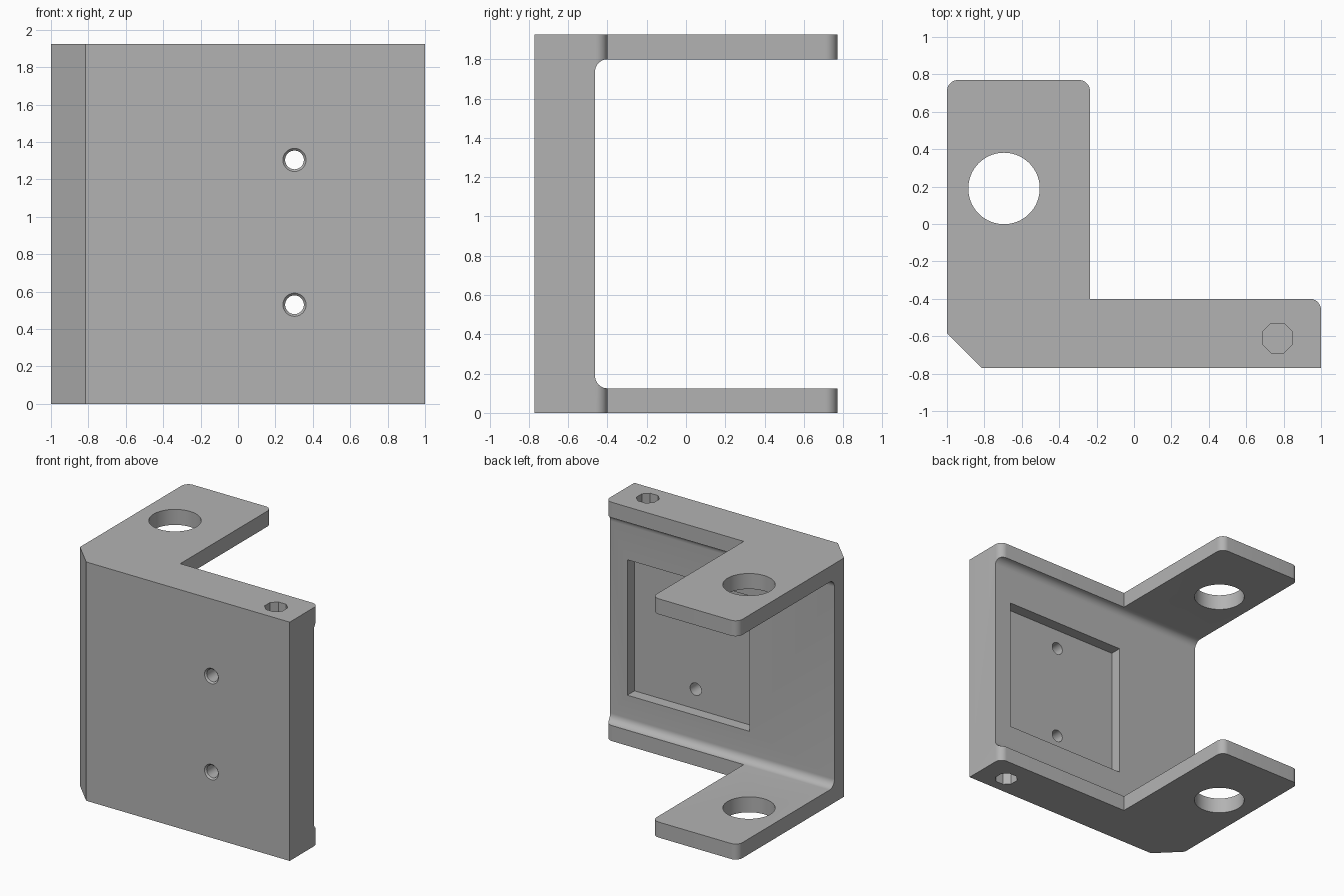
import bpy
import bmesh
from math import cos, sin, pi, tau
from mathutils import Vector

if "Cube" in bpy.data.objects:
    bpy.data.objects.remove(bpy.data.objects["Cube"])

H = 1.925        # overall height
FLANGE = 0.125   # flange thickness
FRONT, WALL, LIP, BACK = -0.77, -0.463, -0.40, 0.77
FILLET = 0.063

grey = bpy.data.materials.new("mid grey")
grey.use_nodes = True
colour = (0.45, 0.45, 0.45, 1)
grey.diffuse_color = colour
grey.node_tree.nodes["Principled BSDF"].inputs["Base Color"].default_value = colour


def rounded(corners, steps=10):
    """Outline from (a, b, radius) corners; a radius of 0 stays sharp."""
    out = []
    n = len(corners)
    for i, (a, b, r) in enumerate(corners):
        p = Vector((a, b))
        if r == 0:
            out.append(p)
            continue
        u = (Vector(corners[i - 1][:2]) - p).normalized()
        v = (Vector(corners[(i + 1) % n][:2]) - p).normalized()
        centre = p + (u + v) * r
        for k in range(steps + 1):
            t = k / steps * pi / 2
            out.append(centre - v * r * cos(t) - u * r * sin(t))
    return out


def circle(a, b, r, n=64):
    return [Vector((a + r * cos(tau * k / n), b + r * sin(tau * k / n))) for k in range(n)]


def loft(name, sections, place):
    """Solid through matching outlines, given as (outline, depth) pairs."""
    bm = bmesh.new()
    rings = [[bm.verts.new(place(p.x, p.y, d)) for p in outline] for outline, d in sections]
    for lo, hi in zip(rings, rings[1:]):
        for i in range(len(lo)):
            bm.faces.new((lo[i - 1], lo[i], hi[i], hi[i - 1]))
    bm.faces.new(rings[0])
    bm.faces.new(rings[-1])
    bmesh.ops.recalc_face_normals(bm, faces=bm.faces)
    mesh = bpy.data.meshes.new(name)
    bm.to_mesh(mesh)
    bm.free()
    mesh.materials.append(grey)
    ob = bpy.data.objects.new(name, mesh)
    bpy.context.collection.objects.link(ob)
    return ob


def along_x(a, b, d):
    return (d, a, b)


def along_y(a, b, d):
    return (a, d, b)


def along_z(a, b, d):
    return (a, b, d)


# L-shaped block with a chamfered front corner
outline = rounded([(-1, -0.585, 0), (-0.815, FRONT, 0), (1, FRONT, 0), (1, LIP, 0.06),
                   (-0.235, LIP, 0), (-0.235, BACK, 0.06), (-1, BACK, 0.06)])
bracket = loft("bracket", [(outline, 0), (outline, H)], along_z)
cutters = []

# Opening between the flanges, with filleted inner corners
gap = rounded([(WALL, FLANGE, FILLET), (1, FLANGE, 0),
               (1, H - FLANGE, 0), (WALL, H - FLANGE, FILLET)])
cutters.append(loft("flange_gap_cutter", [(gap, -1.2), (gap, 1.2)], along_x))

# Large round hole through both flanges
bore = circle(-0.695, 0.19, 0.191, 96)
cutters.append(loft("bore_cutter", [(bore, -0.1), (bore, H + 0.1)], along_z))

# Blind eight-sided sockets in both end faces
sx, sy, half, cut = 0.767, -0.61, 0.079, 0.035
octagon = [Vector((sx + a * half, sy + b * half)) for a, b in
           [(-1, -cut / half), (-cut / half, -1), (cut / half, -1), (1, -cut / half),
            (1, cut / half), (cut / half, 1), (-cut / half, 1), (-1, cut / half)]]
for side, z0, z1 in [("bottom", -0.1, 0.155), ("top", H - 0.155, H + 0.1)]:
    cutters.append(loft(side + "_socket_cutter", [(octagon, z0), (octagon, z1)], along_z))

# Square pocket in the back of the plate
px, pz, ph = 0.302, 0.917, 0.546
square = [Vector((px + a * ph, pz + b * ph)) for a, b in [(-1, -1), (1, -1), (1, 1), (-1, 1)]]
cutters.append(loft("pocket_cutter", [(square, WALL - 0.092), (square, 0)], along_y))

# Screw holes with a small bevel at the front
for side, z in [("lower", pz - 0.387), ("upper", pz + 0.387)]:
    wide, narrow = circle(px, z, 0.062, 48), circle(px, z, 0.05, 48)
    cutters.append(loft(side + "_screw_cutter",
                        [(wide, FRONT - 0.1), (wide, FRONT), (narrow, FRONT + 0.012),
                         (narrow, -0.5)], along_y))

# Cut everything out and keep the finished mesh
for cutter in cutters:
    cutter.hide_render = True
    mod = bracket.modifiers.new(cutter.name, 'BOOLEAN')
    mod.operation = 'DIFFERENCE'
    mod.solver = 'EXACT'
    mod.object = cutter
graph = bpy.context.evaluated_depsgraph_get()
finished = bpy.data.meshes.new_from_object(bracket.evaluated_get(graph))
bracket.modifiers.clear()
bracket.data = finished
for cutter in cutters:
    bpy.data.objects.remove(cutter)

bpy.ops.object.select_all(action='DESELECT')
bracket.select_set(True)
bpy.context.view_layer.objects.active = bracket
bpy.ops.object.shade_smooth_by_angle(angle=pi / 6)
